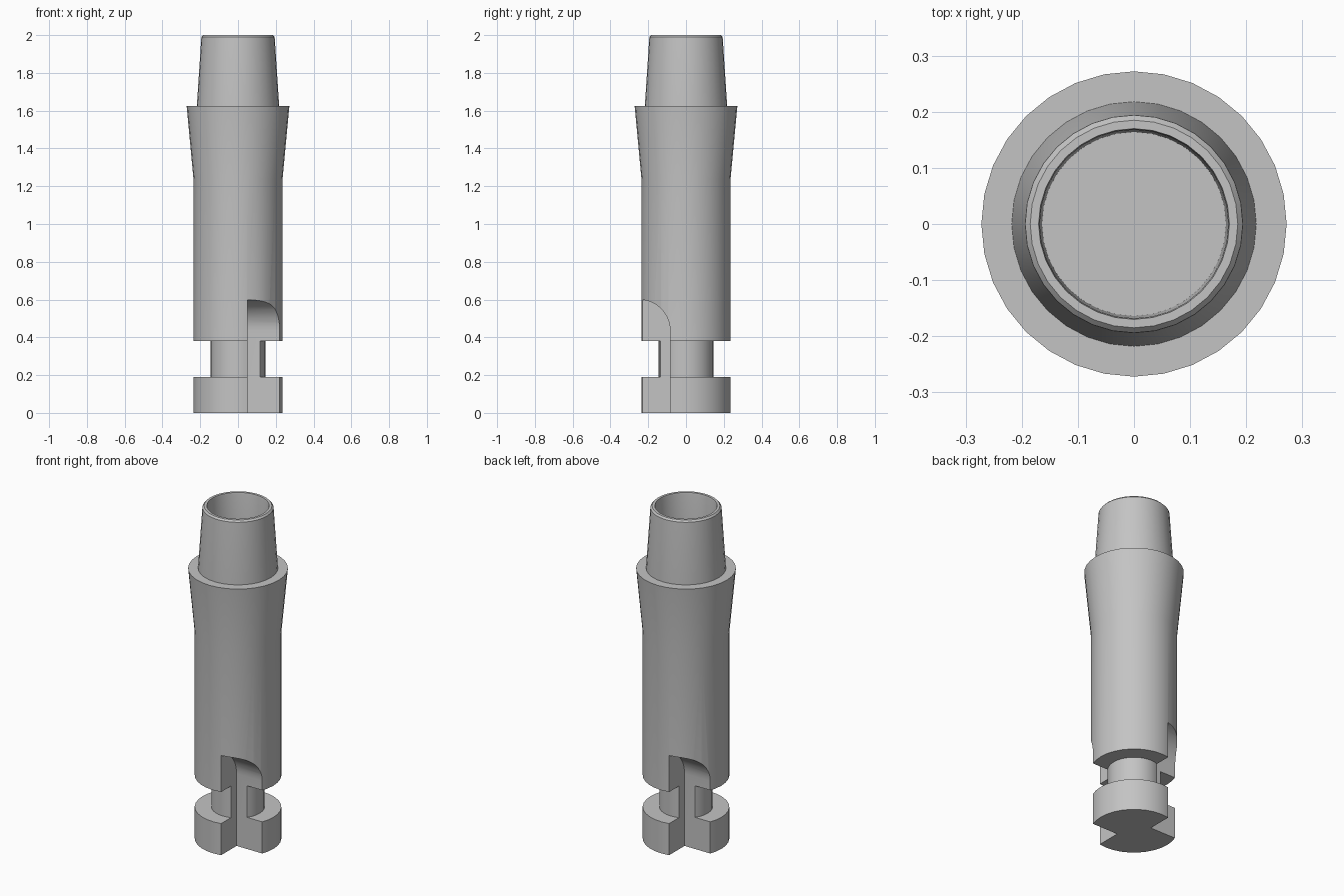
import bpy, bmesh, math
from mathutils import Matrix

cube = bpy.data.objects.get("Cube")
if cube:
    bpy.data.objects.remove(cube, do_unlink=True)

SEGMENTS = 32

steel = bpy.data.materials.new("steel grey")
steel.use_nodes = True
GREY = (0.55, 0.55, 0.55, 1)
steel.diffuse_color = GREY
steel.node_tree.nodes["Principled BSDF"].inputs["Base Color"].default_value = GREY


def add_object(name, bm):
    bmesh.ops.recalc_face_normals(bm, faces=bm.faces)
    mesh = bpy.data.meshes.new(name)
    bm.to_mesh(mesh)
    bm.free()
    mesh.materials.append(steel)
    obj = bpy.data.objects.new(name, mesh)
    bpy.context.collection.objects.link(obj)
    return obj


def activate(obj):
    bpy.ops.object.select_all(action="DESELECT")
    obj.select_set(True)
    bpy.context.view_layer.objects.active = obj


def lathe(name, profile):
    """Turn a (radius, height) profile about z, with single-face end caps."""
    bm = bmesh.new()
    rings = []
    for r, z in profile:
        rings.append([bm.verts.new((r * math.cos(a), r * math.sin(a), z))
                      for a in (math.tau * i / SEGMENTS for i in range(SEGMENTS))])
    for low, high in zip(rings, rings[1:]):
        for i in range(SEGMENTS):
            j = (i + 1) % SEGMENTS
            bm.faces.new((low[i], low[j], high[j], high[i]))
    bm.faces.new(rings[0])
    bm.faces.new(rings[-1])
    return add_object(name, bm)


def pocket_cutter(name, turn):
    """Square-cornered pocket with a quarter-round top, extruded along x."""
    floor, radius, top = -0.084, 0.165, 0.6
    outline = [(-0.5, -0.1), (floor, -0.1)]
    for i in range(13):
        a = math.pi / 2 * i / 12
        outline.append((floor - radius + radius * math.cos(a),
                        top - radius + radius * math.sin(a)))
    outline.append((-0.5, top))
    bm = bmesh.new()
    face = bm.faces.new([bm.verts.new((0.049, y, z)) for y, z in outline])
    extruded = bmesh.ops.extrude_face_region(bm, geom=[face])["geom"]
    bmesh.ops.translate(bm, vec=(0.5, 0, 0),
                        verts=[v for v in extruded if isinstance(v, bmesh.types.BMVert)])
    bm.transform(Matrix.Rotation(turn, 4, "Z"))
    obj = add_object(name, bm)
    obj.hide_render = True
    return obj


# Body: end disc, narrow neck, barrel and flared collar
body = lathe("tool_body", [
    (0.236, 0), (0.236, 0.19), (0.145, 0.19), (0.145, 0.38),
    (0.236, 0.38), (0.236, 1.24), (0.272, 1.625)])

# Hollow tapered shank with a chamfered rim and a bore
shank = lathe("tapered_shank", [
    (0.218, 1.615), (0.218, 1.625), (0.194, 1.99), (0.185, 2.0),
    (0.170, 2.0), (0.168, 1.99), (0.164, 1.63)])

# Two opposite pockets cut into the lower end
for side, turn in (("front", 0), ("back", math.pi)):
    cutter = pocket_cutter(side + "_pocket_cutter", turn)
    cut = body.modifiers.new(side + "_pocket", "BOOLEAN")
    cut.operation = "DIFFERENCE"
    cut.solver = "EXACT"
    cut.object = cutter
    activate(body)
    bpy.ops.object.modifier_apply(modifier=cut.name)
    bpy.data.objects.remove(cutter, do_unlink=True)

# Smooth the turned surfaces, keep the machined edges crisp
for obj in (body, shank):
    activate(obj)
    bpy.ops.object.shade_smooth_by_angle(angle=math.radians(30))
